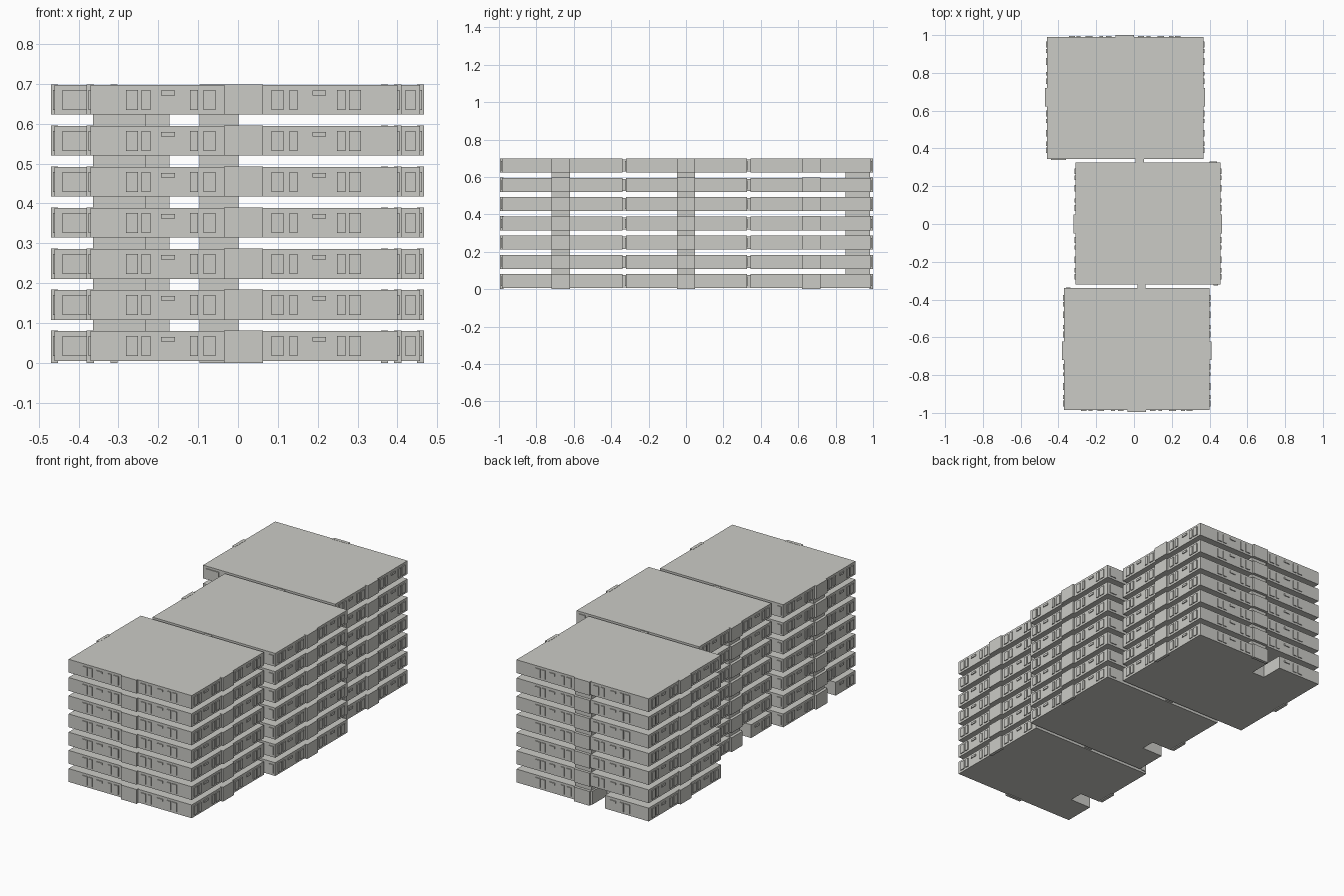
import bpy
import bmesh

cube = bpy.data.objects.get("Cube")
if cube:
    bpy.data.objects.remove(cube, do_unlink=True)


def material(name, rgb):
    m = bpy.data.materials.new(name)
    m.use_nodes = True
    m.diffuse_color = (*rgb, 1)
    m.node_tree.nodes["Principled BSDF"].inputs["Base Color"].default_value = (*rgb, 1)
    return m


CONCRETE = material("pale concrete", (0.6, 0.6, 0.565))

FLOORS, PITCH, HEIGHT, BASE = 7, 0.103, 0.075, 0.005
LEVELS = [BASE + PITCH * i for i in range(FLOORS)]


def prism(bm, outline, z0, z1):
    """Extrude a flat outline from z0 up to z1."""
    face = bm.faces.new([bm.verts.new((x, y, z0)) for x, y in outline])
    top = bmesh.ops.extrude_face_region(bm, geom=[face])["geom"]
    for v in top:
        if isinstance(v, bmesh.types.BMVert):
            v.co.z = z1


def box(bm, x0, x1, y0, y1, z0, z1):
    prism(bm, [(x0, y0), (x1, y0), (x1, y1), (x0, y1)], z0, z1)


def finish(bm, name, mat):
    bmesh.ops.recalc_face_normals(bm, faces=bm.faces)
    mesh = bpy.data.meshes.new(name)
    bm.to_mesh(mesh)
    bm.free()
    mesh.materials.append(mat)
    obj = bpy.data.objects.new(name, mesh)
    bpy.context.collection.objects.link(obj)
    return obj


def on_wall(bm, side, wall, a, b, out, inset, z0, z1):
    """Box along one wall from a to b, sticking out and sunk in a little."""
    s = 1 if side in ("right", "back") else -1
    lo, hi = sorted((wall + s * out, wall - s * inset))
    if side in ("left", "right"):
        box(bm, lo, hi, a, b, z0, z1)
    else:
        box(bm, a, b, lo, hi, z0, z1)


# Footprints (x0, x1, y0, y1), bay centre per wall, and the wall with the stairs
BLOCKS = {
    "front": ((-0.37, 0.4, -0.985, -0.34), {"left": -0.67, "right": -0.67, "front": 0.014}, "left"),
    "middle": ((-0.31, 0.457, -0.32, 0.325), {"left": 0.0, "right": 0.0}, "left"),
    "back": ((-0.46, 0.367, 0.345, 0.99), {"left": 0.67, "right": 0.67, "back": -0.048}, "back"),
}
# Window offset from bay centre, width, low and high edge within a storey
WINDOWS = [(0.085, 0.03, 0.012, 0.062), (0.125, 0.02, 0.012, 0.062),
           (0.19, 0.035, 0.048, 0.06), (0.245, 0.022, 0.012, 0.062),
           (0.28, 0.03, 0.012, 0.062)]
BAY, DEPTH, NOTCH = 0.049, 0.13, 0.08

for name, (foot, bays, stair_wall) in BLOCKS.items():
    x0, x1, y0, y1 = foot
    walls = {"left": x0, "right": x1, "front": y0, "back": y1}
    corners = [(x0, y0), (x1, y0), (x1, y1), (x0, y1)]
    mid = bays[stair_wall]
    n1, n0 = mid - BAY - 0.01, mid - BAY - 0.01 - NOTCH

    # Storey slabs, with an entrance passage beside the ground floor stairs
    if stair_wall == "left":
        cut = [(x0, n1), (x0 + DEPTH, n1), (x0 + DEPTH, n0), (x0, n0)]
        ground = corners + cut
    else:
        cut = [(n1, y1), (n1, y1 - DEPTH), (n0, y1 - DEPTH), (n0, y1)]
        ground = corners[:3] + cut + corners[3:]
    bm = bmesh.new()
    for i, z in enumerate(LEVELS):
        prism(bm, corners if i else ground, z, z + HEIGHT)
    finish(bm, name + "_storeys", CONCRETE)

    # Shallow bays in the middle of each wall
    bm = bmesh.new()
    for side, c in bays.items():
        for i, z in enumerate(LEVELS):
            on_wall(bm, side, walls[side], c - BAY, c + BAY, 0.01, 0.008,
                    z if i else 0, z + HEIGHT + 0.001)
    finish(bm, name + "_bays", CONCRETE)

    # Stair shaft joining the storeys
    bm = bmesh.new()
    on_wall(bm, stair_wall, walls[stair_wall], mid - BAY, mid + BAY, -0.006, DEPTH + 0.008,
            LEVELS[0] + 0.01, LEVELS[-1] + 0.01)
    finish(bm, name + "_stair_shaft", CONCRETE)

    # Raised window panels mirrored about each bay
    bm = bmesh.new()
    for side, c in bays.items():
        lo, hi = (y0, y1) if side in ("left", "right") else (x0, x1)
        for i, z in enumerate(LEVELS):
            for off, width, a, b in WINDOWS:
                for s in (-1, 1):
                    p = c + s * off
                    u, v = p - width / 2, p + width / 2
                    entrance = i == 0 and side == stair_wall and v > n0 and u < n1
                    if u > lo and v < hi and not entrance:
                        on_wall(bm, side, walls[side], u, v, 0.005, 0.002, z + a, z + b)
    finish(bm, name + "_windows", CONCRETE)

# Panels on the exposed ends where the blocks step past each other
bm = bmesh.new()
for side, wall, a, b in [("back", 0.325, 0.4, 0.44), ("front", -0.32, 0.42, 0.445),
                         ("front", 0.345, -0.44, -0.36), ("back", -0.34, -0.36, -0.335)]:
    for z in LEVELS:
        on_wall(bm, side, wall, a, b, 0.005, 0.002, z + 0.012, z + 0.062)
finish(bm, "end_windows", CONCRETE)

# Narrow links between neighbouring blocks
bm = bmesh.new()
for x, y in [(0.03, 0.335), (0.04, -0.33)]:
    for z in LEVELS:
        box(bm, x - 0.022, x + 0.022, y - 0.012, y + 0.012, z + 0.005, z + HEIGHT - 0.005)
finish(bm, "block_links", CONCRETE)
